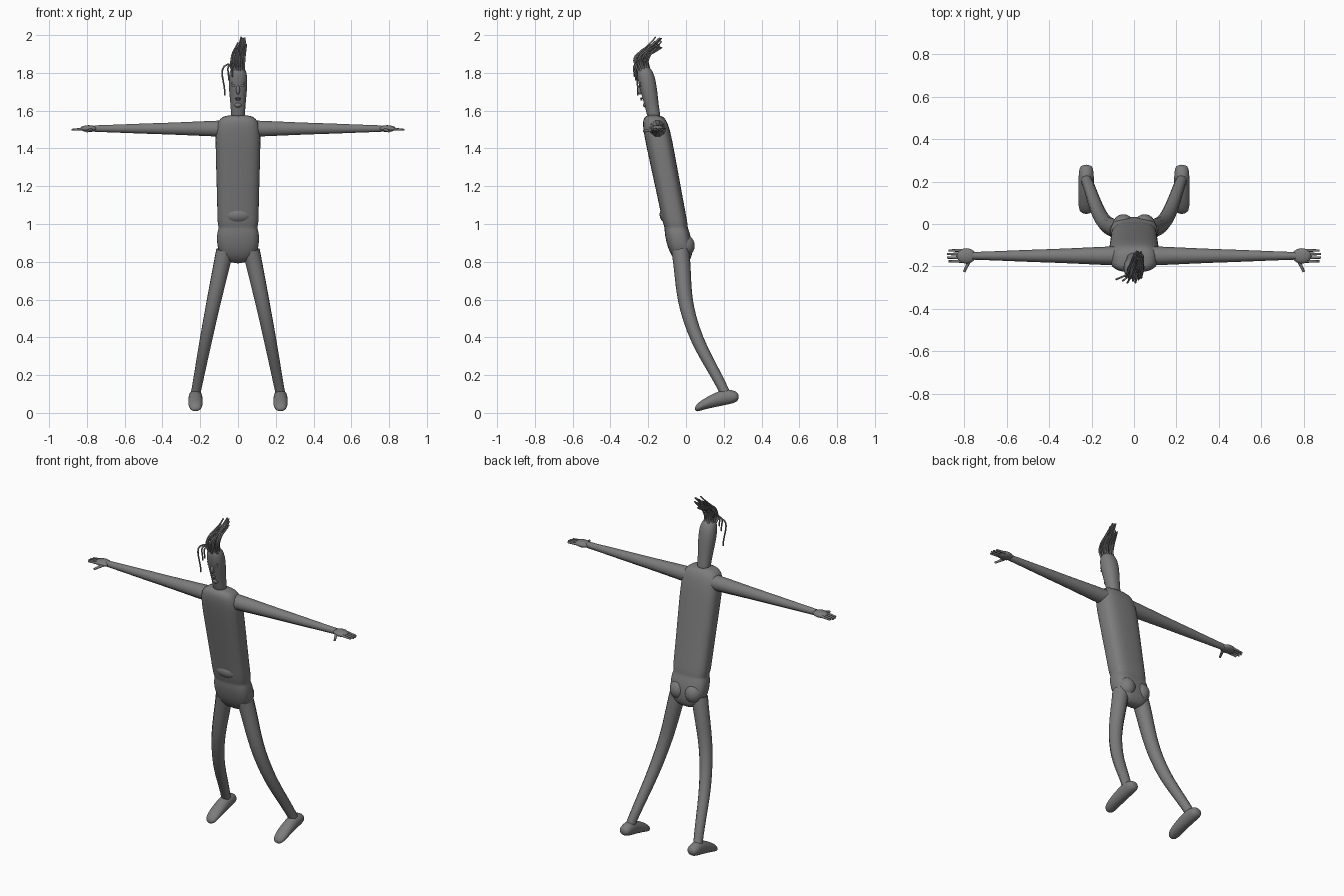
import bpy, bmesh, math, random
from mathutils import Vector

cube = bpy.data.objects.get("Cube")
if cube:
    bpy.data.objects.remove(cube)

shade = 0.2
colour = (shade, shade, shade, 1)
grey = bpy.data.materials.new("body_grey")
grey.use_nodes = True
grey.diffuse_color = colour
grey.node_tree.nodes["Principled BSDF"].inputs["Base Color"].default_value = colour


def add_object(name, data):
    obj = bpy.data.objects.new(name, data)
    bpy.context.collection.objects.link(obj)
    data.materials.append(grey)
    return obj


def add_mesh(name, bm):
    bmesh.ops.recalc_face_normals(bm, faces=bm.faces)
    for face in bm.faces:
        face.smooth = True
    mesh = bpy.data.meshes.new(name)
    bm.to_mesh(mesh)
    bm.free()
    return add_object(name, mesh)


def lean(z):
    """Depth of the body's backward-sloping centre line at a height."""
    return 0.2 * (0.72 - z)


def loft(name, rings, right, forward, power):
    """Skin rounded rings given as (centre, half width, half depth)."""
    bm = bmesh.new()
    sides = 24
    right, forward = Vector(right), Vector(forward)
    previous = None
    for centre, width, depth in rings:
        loop = []
        for i in range(sides):
            angle = math.tau * i / sides
            c, s = math.cos(angle), math.sin(angle)
            across = math.copysign(abs(c) ** (2 / power), c) * width
            along = math.copysign(abs(s) ** (2 / power), s) * depth
            loop.append(bm.verts.new(Vector(centre) + right * across + forward * along))
        if previous:
            for i in range(sides):
                bm.faces.new((previous[i - 1], previous[i], loop[i], loop[i - 1]))
        else:
            bm.faces.new(loop)
        previous = loop
    bm.faces.new(previous)
    obj = add_mesh(name, bm)
    smooth = obj.modifiers.new("smooth", "SUBSURF")
    smooth.levels = smooth.render_levels = 2


def upright(name, profile, flatness, power):
    """Loft a (height, half width) profile along the leaning body line."""
    rings = [((0, lean(z), z), width, width * flatness) for z, width in profile]
    loft(name, rings, (1, 0, 0), (0, 1, 0), power)


def blob(name, centre, size):
    bm = bmesh.new()
    bmesh.ops.create_uvsphere(bm, u_segments=24, v_segments=12, radius=1)
    obj = add_mesh(name, bm)
    obj.location, obj.scale = centre, size


def tubes(name, paths, thick, thin):
    """Round tubes through the given points, tapering from thick to thin."""
    curve = bpy.data.curves.new(name, "CURVE")
    curve.dimensions = "3D"
    curve.bevel_depth = thick
    curve.bevel_resolution = 3
    curve.use_fill_caps = True
    for path in paths:
        spline = curve.splines.new("BEZIER")
        spline.resolution_u = 8
        last = len(path) - 1
        spline.bezier_points.add(last)
        for i, point in enumerate(spline.bezier_points):
            point.co = path[i]
            point.handle_left_type = point.handle_right_type = "AUTO"
            point.radius = 1 + (thin / thick - 1) * i / last
    add_object(name, curve)


# Torso with hips, waist fold and rounded shoulders
upright("torso", [(0.79, 0.05), (0.85, 0.11), (0.95, 0.115), (0.98, 0.1), (1, 0.11),
                  (1.1, 0.11), (1.4, 0.12), (1.54, 0.12), (1.58, 0.07)],
        flatness=0.6, power=2.8)
blob("belly", (0, -0.09, 1.05), (0.085, 0.05, 0.05))

# Neck and head
upright("head", [(1.55, 0.04), (1.6, 0.036), (1.7, 0.048), (1.8, 0.052), (1.84, 0.025)],
        flatness=0.95, power=2.2)

# Face along the centre line
face_front = lean(1.7) - 0.04
blob("nose", (0, face_front - 0.007, 1.71), (0.01, 0.014, 0.025))
blob("upper_lip", (0, face_front, 1.665), (0.015, 0.007, 0.004))
blob("lower_lip", (0, face_front, 1.657), (0.013, 0.007, 0.004))
blob("chin", (0, face_front + 0.02, 1.63), (0.018, 0.012, 0.013))

arm_y, arm_z = -0.15, 1.505
foot_x = 0.225

for side, label in ((1, "left"), (-1, "right")):
    # Eye and brow
    eye = Vector((side * 0.022, face_front - 0.006, 1.733))
    blob(label + "_eye", eye, (0.012, 0.006, 0.006))
    brow = [eye + Vector((side * offset, 0, 0.02 - abs(offset) / 2))
            for offset in (-0.013, 0, 0.013)]
    tubes(label + "_brow", [brow], thick=0.004, thin=0.003)

    # Leg from hip through knee to ankle
    blob(label + "_buttock", (side * 0.05, -0.01, 0.885), (0.052, 0.056, 0.06))
    hip = (side * 0.07, -0.03, 0.86)
    knee = (side * 0.147, 0.02, 0.5)
    ankle = (side * foot_x, 0.21, 0.1)
    tubes(label + "_leg", [[hip, knee, ankle]], thick=0.047, thin=0.026)

    # Foot from heel to toe
    foot = [(0.28, 0.085, 0.025, 0.02), (0.25, 0.085, 0.036, 0.035), (0.2, 0.085, 0.036, 0.045),
            (0.1, 0.05, 0.04, 0.03), (0.045, 0.02, 0.03, 0.02)]
    rings = [((side * foot_x, y, z), width, height) for y, z, width, height in foot]
    loft(label + "_foot", rings, (1, 0, 0), (0, 0, 1), power=2)

    # Arm from shoulder through elbow to wrist, then palm
    arm = [(side * x, arm_y, arm_z) for x in (0.08, 0.4, 0.76)]
    tubes(label + "_arm", [arm], thick=0.045, thin=0.018)
    blob(label + "_palm", (side * 0.79, arm_y, arm_z), (0.045, 0.036, 0.018))

    # Four fingers and a thumb
    fingers = []
    for i in range(4):
        spread = i - 1.5
        y = arm_y + 0.017 * spread
        reach = 0.885 - 0.008 * abs(spread)
        fingers.append([(side * 0.8, y, arm_z), (side * reach, y, arm_z - 0.006)])
    tubes(label + "_fingers", fingers, thick=0.008, thin=0.005)
    thumb = [(side * 0.765, arm_y, arm_z), (side * 0.8, arm_y - 0.075, arm_z - 0.015)]
    tubes(label + "_thumb", [thumb], thick=0.01, thin=0.006)

# Swept-up tuft of thick hair strands, fanned by the golden angle
random.seed(4)
crown = Vector((0, -0.225, 1.81))
strand_count = 28
strands = []
for i in range(strand_count):
    radius = math.sqrt(i / strand_count)
    around = Vector((math.cos(i * 2.4), math.sin(i * 2.4), 0)) * radius
    root = crown + around * 0.035
    bend = crown + around * 0.04 + Vector((0, -0.01, random.uniform(0.05, 0.08)))
    tip = crown + around * 0.025 + Vector((0.022, 0.075, random.uniform(0.11, 0.185)))
    strands.append([root, bend, tip])
tubes("hair_tuft", strands, thick=0.0055, thin=0.004)

# Loose locks that curl over the brow, each shorter than the last
locks = []
for i, drop in enumerate((0.13, 0.05, 0.03)):
    outward = Vector((0.02 * i - 0.07, -0.03 - 0.01 * i, 0))
    locks.append([crown + outward * 0.4, crown + outward * 0.8 + Vector((0, 0, 0.035)),
                  crown + outward - Vector((0, 0, drop))])
tubes("loose_locks", locks, thick=0.005, thin=0.004)
